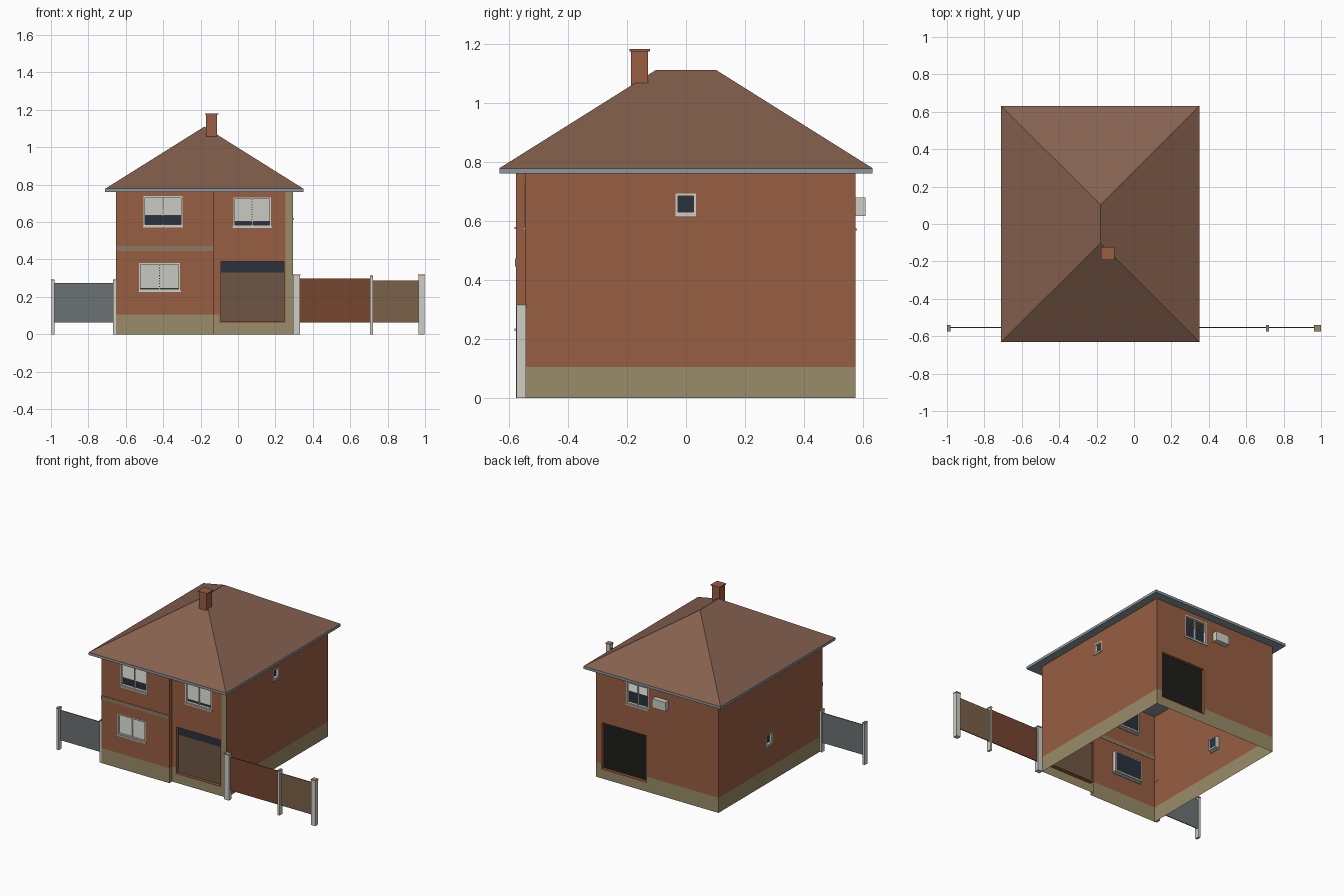
import bpy, bmesh, math
from mathutils import Matrix, Vector

if "Cube" in bpy.data.objects:
    bpy.data.objects.remove(bpy.data.objects["Cube"])


def mat(name, hexcol):
    m = bpy.data.materials.new(name)
    c = [int(hexcol[i:i + 2], 16) / 255 for i in (0, 2, 4)]
    m.diffuse_color = [((v + .055) / 1.055) ** 2.4 if v > .04 else v / 12.92 for v in c] + [1]
    m.use_nodes = True
    m.node_tree.nodes["Principled BSDF"].inputs["Base Color"].default_value = m.diffuse_color
    return m


BRICK = mat("brick", "985E42")
PLINTH = mat("plinth", "9A8C68")
ROOF = mat("roof_tile", "86614F")
TRIM = mat("trim", "8C979D")
WHITE = mat("white_frame", "CFCFC6")
BLIND = mat("blind", "B8B8B2")
GLASS = mat("glass", "2B313D")
DOOR = mat("door", "6E5645")
DARK = mat("dark_panel", "1E1D1B")
BAND = mat("band", "8D7B61")
SLATE = mat("slate_fence", "6B7273")
REDWOOD = mat("red_fence", "76452F")
TANWOOD = mat("tan_fence", "7A6148")


def finish(name, bm, mats):
    me = bpy.data.meshes.new(name)
    bm.to_mesh(me)
    bm.free()
    for m in mats:
        me.materials.append(m)
    ob = bpy.data.objects.new(name, me)
    bpy.context.collection.objects.link(ob)
    return ob


def boxes(name, items, m, xf=Matrix()):
    """items: (x0, x1, y0, y1, z0, z1[, shear of the top in y])"""
    bm = bmesh.new()
    for x0, x1, y0, y1, z0, z1, *s in items:
        vs = bmesh.ops.create_cube(bm, size=1)["verts"]
        for v in vs:
            top = v.co.z > 0
            v.co = xf @ Vector((x1 if v.co.x > 0 else x0,
                                (y1 if v.co.y > 0 else y0) + (s[0] if s and top else 0),
                                z1 if top else z0))
    return finish(name, bm, [m])


def frame_of(angle, dist):
    """Local space of a wall: x along it, y = depth inward, z up."""
    return Matrix.Rotation(math.radians(angle), 4, 'Z') @ Matrix.Translation((0, -dist, 0))


def wall(name, xf, u0, u1, holes=(), pilaster=9):
    us = sorted({u0, u1, *[v for h in holes for v in h[:2]], *([pilaster] if pilaster < u1 else [])})
    zs = sorted({0, .105, .765, *[v for h in holes for v in h[2:]]})
    bm = bmesh.new()
    for a, b in zip(us, us[1:]):
        for c, d in zip(zs, zs[1:]):
            u, z = (a + b) / 2, (c + d) / 2
            if any(h[0] < u < h[1] and h[2] < z < h[3] for h in holes):
                continue
            f = bm.faces.new([bm.verts.new(xf @ Vector(p))
                              for p in ((a, 0, c), (b, 0, c), (b, 0, d), (a, 0, d))])
            f.material_index = int(z < .105 or u > pilaster)
    bmesh.ops.remove_doubles(bm, verts=bm.verts, dist=1e-5)
    return finish(name, bm, [BRICK, PLINTH])


def ring(a, b, c, d, t, y0, y1):
    return [(a, a + t, y0, y1, c, d), (b - t, b, y0, y1, c, d),
            (a + t, b - t, y0, y1, c, c + t), (a + t, b - t, y0, y1, d - t, d)]


def window(name, xf, hole, blind_to=None, mullion=True):
    a, b, c, d = hole
    t = .008
    bars = ring(a, b, c, d, t, -.001, .025)
    if mullion:
        m = (a + b) / 2
        bars.append((m - .003, m + .003, .004, .02, c + t, d - t))
    boxes(name + "_frame", bars, WHITE, xf)
    boxes(name + "_glass", [(a + t, b - t, .018, .022, c + t, d - t)], GLASS, xf)
    boxes(name + "_sill", [(a - .004, b + .004, -.006, .01, c - .008, c)], WHITE, xf)
    if blind_to:
        n = 9
        h = (d - t - blind_to) / n
        boxes(name + "_blind", [(a + t, b - t, .009, .011, blind_to + i * h,
                                 blind_to + (i + 1) * h, .005) for i in range(n)], BLIND, xf)


# Wall frames
FL, FR = frame_of(0, .575), frame_of(0, .545)
RIGHT, BACK, LEFT = frame_of(90, .294), frame_of(180, .573), frame_of(270, .652)

# Openings (u0, u1, z0, z1)
up_l, low_l = (-.505, -.298, .58, .738), (-.528, -.31, .235, .38)
up_r, garage = (-.025, .177, .577, .73), (-.10, .255, .06, .397)
side_r, side_l = (-.035, .033, .622, .693), (-.05, .02, .26, .34)
back_w, back_d = (-.06, .112, .575, .73), (-.255, .10, .06, .397)

# Walls
wall("front_wall_left", FL, -.652, -.127, [up_l, low_l])
wall("front_wall_right", FR, -.127, .294, [up_r, garage], .255)
wall("front_step", frame_of(90, -.127), -.575, -.545)
wall("right_wall", RIGHT, -.545, .573, [side_r])
wall("back_wall", BACK, -.294, .652, [back_w, back_d])
wall("left_wall", LEFT, -.573, .575, [side_l])
boxes("front_band", [(-.652, -.127, -.004, .002, .446, .472)], BAND, FL)

# Windows
window("upper_left_window", FL, up_l, .636)
window("lower_left_window", FL, low_l, .245)
window("upper_right_window", FR, up_r, .602)
window("right_window", RIGHT, side_r, None, False)
window("left_window", LEFT, side_l, None, False)
window("back_window", BACK, back_w, .66)

# Garage door with glazed strip, and dark back door
boxes("garage_frame", ring(*garage, .008, 0, .03), BRICK, FR)
boxes("garage_door", [(-.092, .247, .02, .026, .068, .33)], DOOR, FR)
boxes("garage_glass", [(-.092, .247, .018, .026, .33, .389)], GLASS, FR)
boxes("back_door_frame", ring(*back_d, .008, 0, .03), BRICK, BACK)
boxes("back_door", [(-.247, .092, .02, .026, .068, .389)], DARK, BACK)
boxes("air_unit", [(.165, .268, -.035, 0, .617, .68)], WHITE, BACK)

# Eaves and hipped roof
boxes("eaves", [(-.71, .35, -.632, .632, .76, .778)], TRIM)
bm = bmesh.new()
v = [bm.verts.new(p) for p in ((-.71, -.632, .778), (.35, -.632, .778), (.35, .632, .778),
                               (-.71, .632, .778), (-.18, -.103, 1.11), (-.18, .103, 1.11))]
for f in ((0, 1, 4), (1, 2, 5, 4), (2, 3, 5), (3, 0, 4, 5)):
    bm.faces.new([v[i] for i in f])
finish("roof", bm, [ROOF])

# Chimney
boxes("chimney", [(-.17, -.111, -.186, -.128, 1.04, 1.175)], BRICK)
boxes("chimney_cap", [(-.176, -.105, -.192, -.122, 1.174, 1.181)], BRICK)

# Fence posts with caps
for i, (a, b, h) in enumerate([(-.998, -.982, .287), (-.667, -.652, .287), (.294, .331, .313),
                               (.707, .721, .307), (.965, .998, .313)]):
    boxes(f"fence_post_{i + 1}", [(a, b, -.573, -.542, 0, h)], WHITE)
    boxes(f"fence_post_cap_{i + 1}", [(a - .002, b + .002, -.575, -.54, h, h + .006)], PLINTH)

# Fence panels
for name, a, b, h, m in (("left", -.982, -.667, .273, SLATE), ("right_inner", .331, .707, .298, REDWOOD),
                         ("right_outer", .721, .965, .288, TANWOOD)):
    boxes(f"fence_panel_{name}", [(a, b, -.556, -.55, .064, h)], m)
